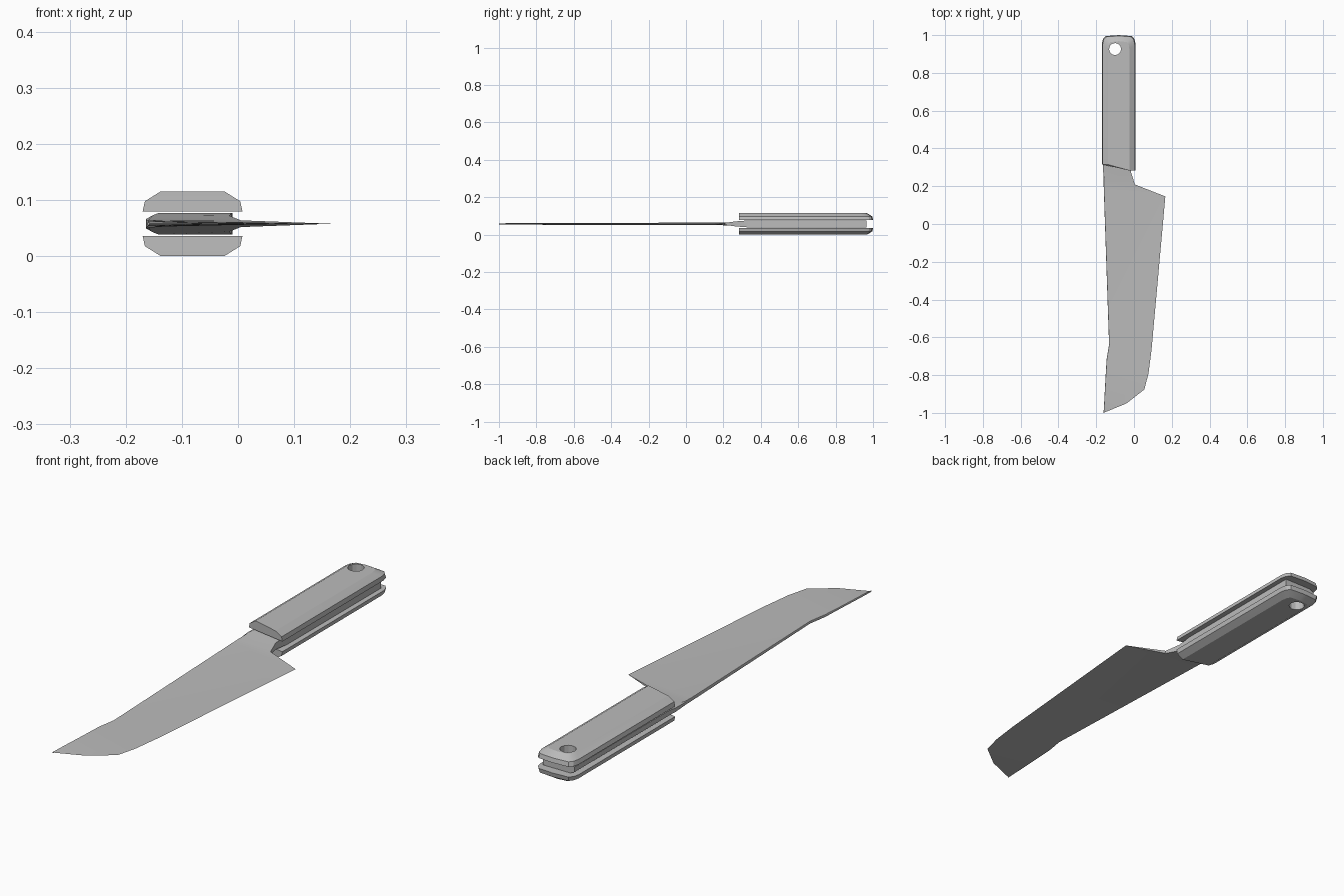
import bpy, bmesh, math

MID = 0.0575          # height of the knife's central plane
AXIS = -0.081         # x of the handle's centre line

if "Cube" in bpy.data.objects:
    bpy.data.objects.remove(bpy.data.objects["Cube"])

steel = bpy.data.materials.new("grey steel")
steel.use_nodes = True
grey = (0.5, 0.5, 0.5, 1)
steel.diffuse_color = grey
steel.node_tree.nodes["Principled BSDF"].inputs["Base Color"].default_value = grey


def loft(name, rings):
    """Skin a row of equal-length point rings and cap both ends."""
    bm = bmesh.new()
    rows = [[bm.verts.new(p) for p in ring] for ring in rings]
    n = len(rows[0])
    for a, b in zip(rows, rows[1:]):
        for i in range(n):
            j = (i + 1) % n
            bm.faces.new((a[i], a[j], b[j], b[i]))
    bm.faces.new(rows[0])
    bm.faces.new(rows[-1])
    bmesh.ops.remove_doubles(bm, verts=bm.verts, dist=0.0002)
    bmesh.ops.recalc_face_normals(bm, faces=bm.faces)
    mesh = bpy.data.meshes.new(name)
    bm.to_mesh(mesh)
    bm.free()
    ob = bpy.data.objects.new(name, mesh)
    bpy.context.collection.objects.link(ob)
    mesh.materials.append(steel)
    return ob


# Blade and tang: spine x, y, edge x, y, half thickness at spine and edge, chamfer
stations = [
    (-.157, .965, -.010, .965, .019, .019, .018),
    (-.160, .340, -.012, .340, .019, .019, .018),
    (-.164, .300, -.015, .272, .015, .014, .012),
    (-.161, .230, .005, .209, .008, .006, .002),
    (-.160, .190, .166, .146, .007, 0, .001),
    (-.132, -.637, .093, -.664, .005, 0, .001),
    (-.145, -.717, .077, -.790, .005, 0, .001),
    (-.151, -.820, .055, -.876, .004, 0, .001),
    (-.157, -.930, -.040, -.950, .004, 0, .001),
    (-.161, -1.00, -.157, -.998, .003, 0, .001),
]
rings = []
for sx, sy, ex, ey, hs, he, c in stations:
    rings.append([(sx, sy, MID - hs * .55), (sx + c, sy, MID - hs),
                  (ex, ey, MID - he), (ex, ey, MID + he),
                  (sx + c, sy, MID + hs), (sx, sy, MID + hs * .55)])
blade = loft("blade_and_tang", rings)

# Handle scales: one outline stacked in three narrowing layers
outline = [(-1, .315), (1, .283), (1, .955), (.93, .980), (.78, .995),
           (0, 1.0), (-.78, .995), (-.93, .980), (-1, .955)]
layers = [(.0215, .089, 0), (.040, .085, .004), (.0575, .057, .032)]


def scale(name, side):
    return loft(name, [[(AXIS + u * w, y - (cut if y > .5 else 0), MID + side * h)
                        for u, y in outline] for h, w, cut in layers])


parts = [blade, scale("upper_handle_scale", 1), scale("lower_handle_scale", -1)]

# Hanging hole through the handle
bpy.ops.mesh.primitive_cylinder_add(vertices=12, radius=.032, depth=.4,
                                    location=(-.10, .926, MID))
cutter = bpy.context.object
cutter.name = "hole_cutter"
cutter.hide_render = True
cutter.data.materials.append(steel)
for ob in parts:
    bpy.ops.object.select_all(action='DESELECT')
    ob.select_set(True)
    bpy.context.view_layer.objects.active = ob
    mod = ob.modifiers.new("hanging hole", 'BOOLEAN')
    mod.operation = 'DIFFERENCE'
    mod.solver = 'EXACT'
    mod.object = cutter
    bpy.ops.object.modifier_apply(modifier=mod.name)
    bpy.ops.object.shade_smooth_by_angle(angle=math.radians(25))
bpy.data.objects.remove(cutter)
